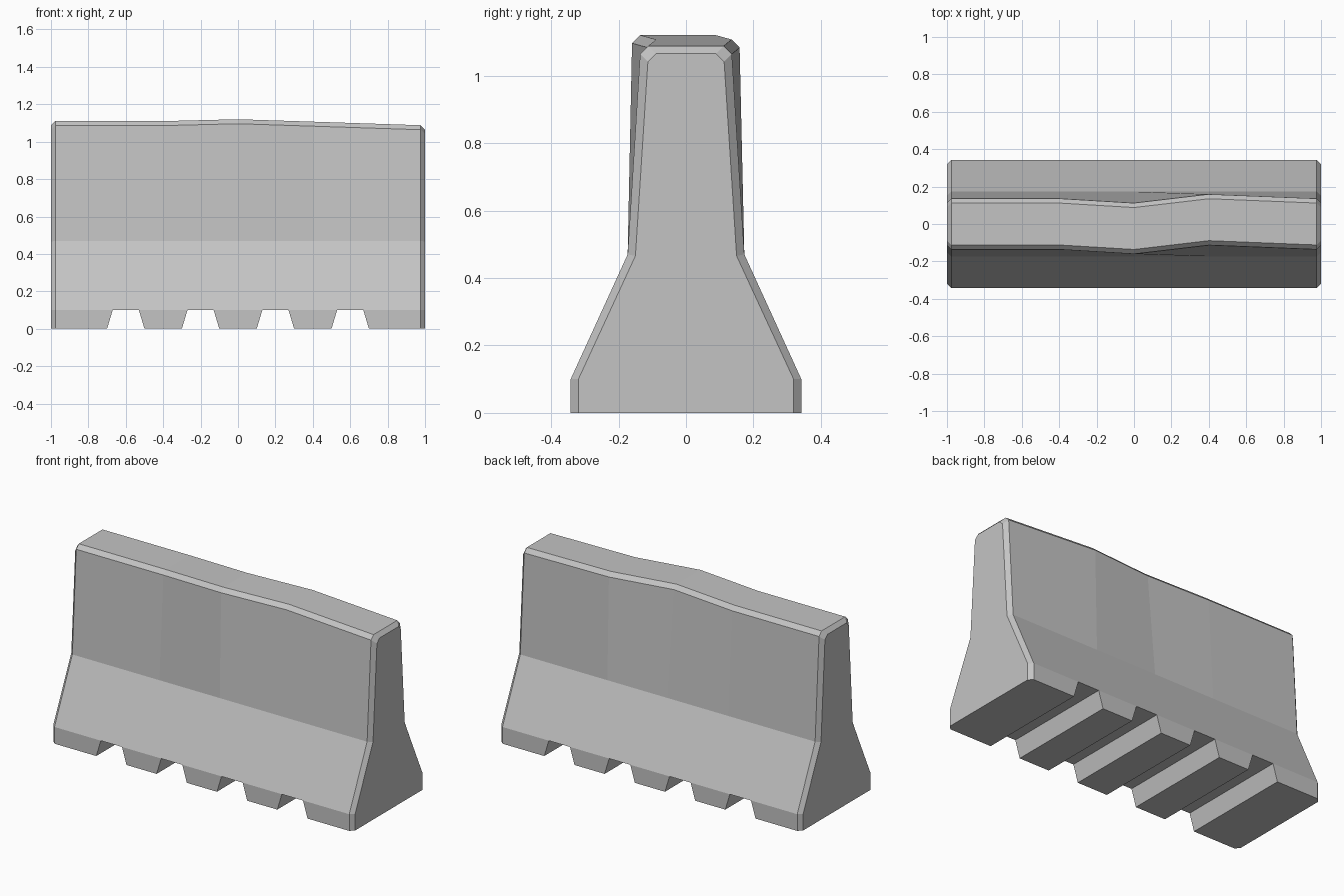
import bpy
import bmesh

cube = bpy.data.objects.get("Cube")
if cube:
    bpy.data.objects.remove(cube, do_unlink=True)

concrete = bpy.data.materials.new("concrete_grey")
concrete.use_nodes = True
grey = (0.55, 0.55, 0.55, 1)
concrete.diffuse_color = grey
concrete.node_tree.nodes["Principled BSDF"].inputs["Base Color"].default_value = grey


def loft(name, rings):
    """Solid skinned through equal-length rings of points."""
    bm = bmesh.new()
    loops = [[bm.verts.new(p) for p in ring] for ring in rings]
    for a, b in zip(loops, loops[1:]):
        for i in range(len(a)):
            j = (i + 1) % len(a)
            bm.faces.new((a[i], a[j], b[j], b[i]))
    bm.faces.new(loops[0])
    bm.faces.new(loops[-1])
    bmesh.ops.recalc_face_normals(bm, faces=bm.faces)
    mesh = bpy.data.meshes.new(name)
    bm.to_mesh(mesh)
    bm.free()
    mesh.materials.append(concrete)
    obj = bpy.data.objects.new(name, mesh)
    bpy.context.collection.objects.link(obj)
    return obj


def section(x, shift, top, inset=0.0):
    """Cross-section: foot, slope, wall and chamfered crest."""
    half = [(0.342 - inset, 0), (0.342 - inset, 0.1),
            (0.173 - inset, 0.47 - inset * 0.2),
            (0.136 - inset, top - 0.024), (0.112 - inset, top)]
    crest = lambda i: shift if i > 2 else 0
    left = [(x, y + crest(i), z) for i, (y, z) in enumerate(half)]
    right = [(x, -y + crest(i), z) for i, (y, z) in enumerate(half)]
    return left + right[::-1]


# Barrier body with a wavering crest and chamfered ends
barrier = loft("barrier_body", [
    section(-1, 0, 1.087, 0.023),
    section(-0.977, 0, 1.11),
    section(-0.4, 0, 1.11),
    section(0, -0.024, 1.12),
    section(0.4, 0.023, 1.107),
    section(0.977, 0, 1.088),
    section(1, 0, 1.065, 0.023),
])

# Tapered drainage slots through the base
for centre in (-0.6, -0.2, 0.2, 0.6):
    outline = [(-0.115, -0.05), (0.115, -0.05), (0.07, 0.1), (-0.07, 0.1)]
    cutter = loft("slot_cutter", [[(centre + x, y, z) for x, z in outline]
                                  for y in (-0.5, 0.5)])
    cutter.hide_render = True
    cut = barrier.modifiers.new("slot", "BOOLEAN")
    cut.operation = "DIFFERENCE"
    cut.solver = "EXACT"
    cut.object = cutter
    bpy.context.view_layer.objects.active = barrier
    bpy.ops.object.modifier_apply(modifier=cut.name)
    bpy.data.objects.remove(cutter, do_unlink=True)
